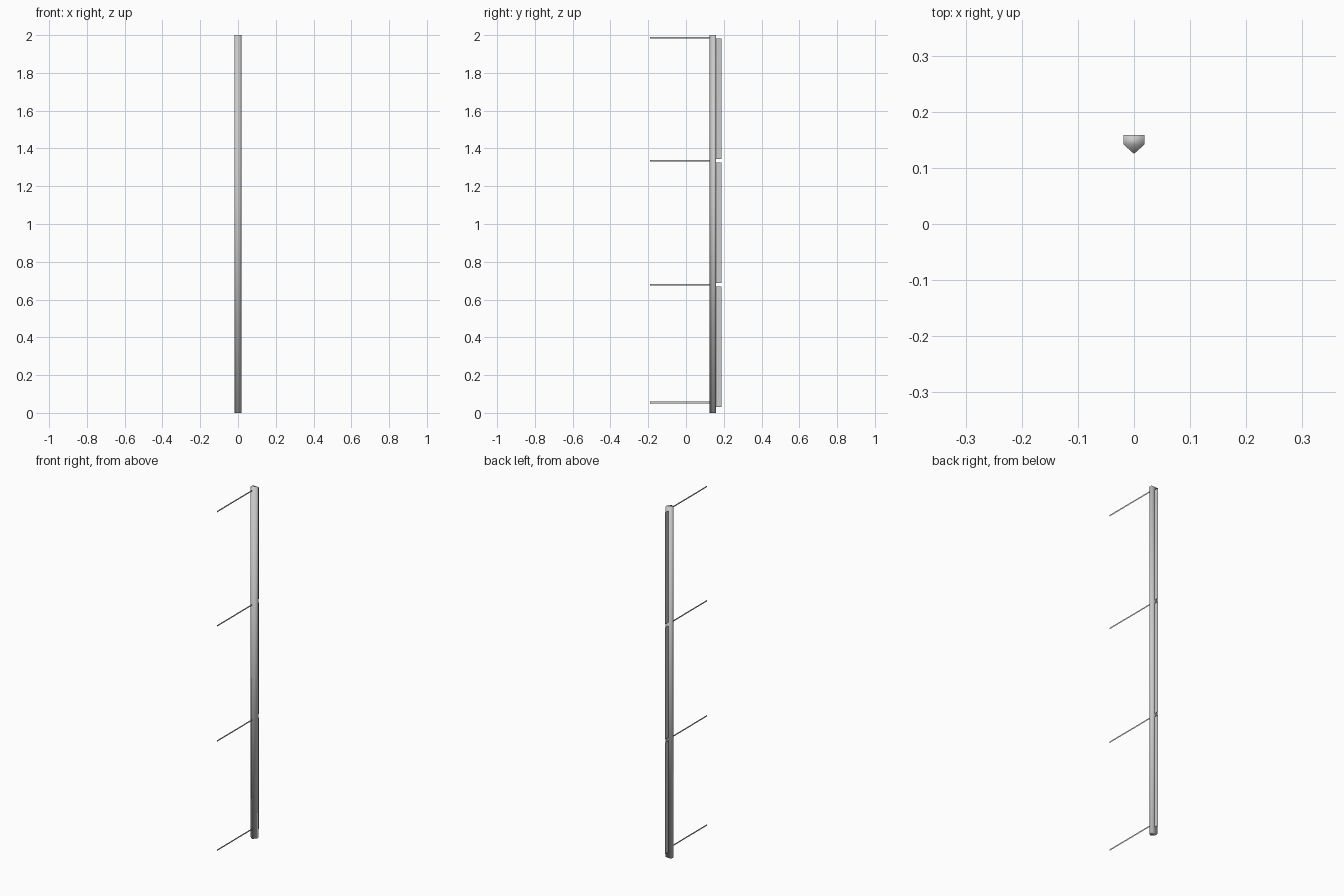
import bpy

if "Cube" in bpy.data.objects:
    bpy.data.objects.remove(bpy.data.objects["Cube"])

def make_mesh(name, verts, faces, smooth=False):
    me = bpy.data.meshes.new(name)
    me.from_pydata(verts, [], faces)
    me.update()
    for p in me.polygons:
        p.use_smooth = smooth
    ob = bpy.data.objects.new(name, me)
    bpy.context.collection.objects.link(ob)
    return ob

def flat_strip(name, y0, y1, z0, z1):
    # paper-thin sheet in the x = 0 plane
    return make_mesh(name, [(0, y0, z0), (0, y1, z0), (0, y1, z1), (0, y0, z1)],
                     [(0, 1, 2, 3)])

# five-sided post with its ridge facing front
profile = [(0, 0.125), (0.019, 0.142), (0.019, 0.159), (-0.019, 0.159), (-0.019, 0.142)]
n = len(profile)
verts = [(x, y, z) for z in (0, 2) for x, y in profile]
faces = [(i, (i + 1) % n, n + (i + 1) % n, n + i) for i in range(n)]
faces += [tuple(reversed(range(n))), tuple(range(n, 2 * n))]
make_mesh("post", verts, faces, smooth=True)

# thin wires reaching forward from the post
for i, z in enumerate((0.055, 0.678, 1.335, 1.987)):
    flat_strip(f"wire_{i + 1}", -0.19, 0.127, z - 0.004, z + 0.004)

# three thin panels behind the post
for i in range(3):
    z = 0.032 + 0.656 * i
    flat_strip(f"back_panel_{i + 1}", 0.155, 0.188, z, z + 0.637)
